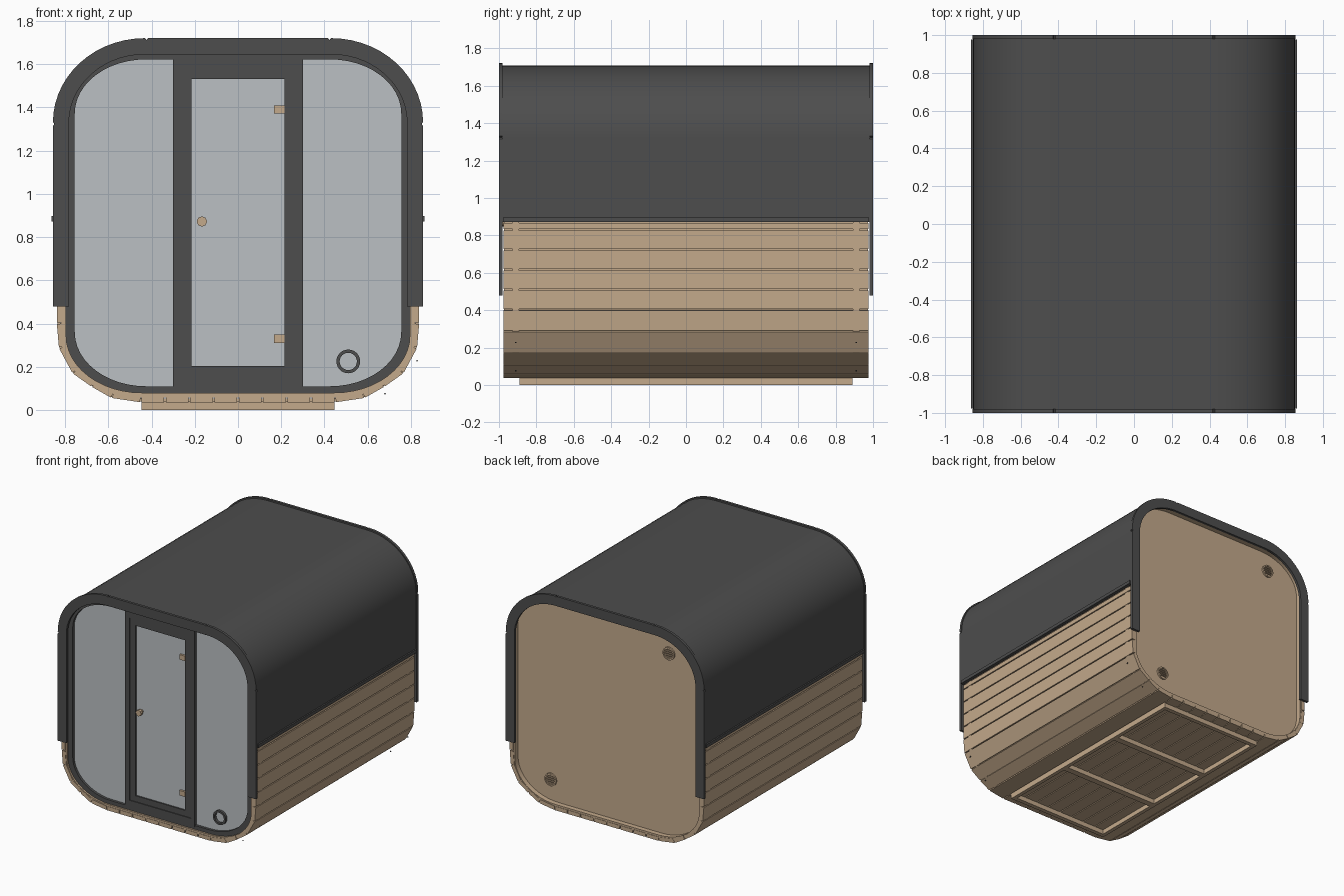
import bpy, bmesh, math

cube = bpy.data.objects.get("Cube")
if cube:
    bpy.data.objects.remove(cube, do_unlink=True)


def material(name, rgb):
    m = bpy.data.materials.new(name)
    m.use_nodes = True
    m.diffuse_color = (*rgb, 1)
    m.node_tree.nodes["Principled BSDF"].inputs["Base Color"].default_value = (*rgb, 1)
    return m


DARK = material("charcoal", (0.075, 0.075, 0.075))
WOOD = material("light wood", (0.55, 0.40, 0.26))
GLASS = material("pale glass", (0.50, 0.53, 0.55))


# Outlines in the x-z plane
def arc(cx, cz, rx, rz, a0, a1, n=12):
    return [(cx + rx * math.cos(a0 + (a1 - a0) * i / n),
             cz + rz * math.sin(a0 + (a1 - a0) * i / n)) for i in range(n + 1)]


def mirrored(half):
    return half + [(-x, z) for x, z in reversed(half)]


def rounded(hw, z0, z1, rx, rz):
    q = math.pi / 2
    return mirrored(arc(hw - rx, z0 + rz, rx, rz, -q, 0) + arc(hw - rx, z1 - rz, rx, rz, 0, q))


def arch(hw, bottom, top, rx, rz, notch=0.0):
    c, zc = hw - rx, top - rz
    half = [(hw, bottom), (hw, zc - 0.015), (hw - notch, zc - 0.006)]
    half += arc(c, zc, rx, rz, 0, math.pi / 2, 14)
    half += [(c - 0.006, top - notch), (c - 0.015, top)]
    return mirrored(half)


def rect(x0, x1, z0, z1):
    return [(x0, z0), (x1, z0), (x1, z1), (x0, z1)]


def circle(x, z, r, n=24):
    return arc(x, z, r, r, 0, math.tau, n)[:-1]


def solid(pts, y0, y1):
    """Filled outline extruded along y."""
    return (pts, None, y0, y1, True)


def band(outer, inner, y0, y1, closed=True):
    """Strip between two matching outlines, extruded along y."""
    return (outer, inner, y0, y1, closed)


def build(name, mat, *parts):
    bm = bmesh.new()
    for outer, inner, y0, y1, closed in parts:
        rows = [[bm.verts.new((x, y, z)) for x, z in pts]
                for pts in (outer, inner) if pts for y in (y0, y1)]
        n = len(outer)
        if inner is None:
            bm.faces.new(rows[0])
            bm.faces.new(rows[1])
            pairs = [(rows[0], rows[1])]
        else:
            a, b, c, d = rows
            pairs = [(a, b), (b, d), (d, c), (c, a)]
            if not closed:
                for i in (0, -1):
                    bm.faces.new((a[i], b[i], d[i], c[i]))
        for p, q in pairs:
            for i in range(n if closed else n - 1):
                j = (i + 1) % n
                bm.faces.new((p[i], p[j], q[j], q[i]))
    bmesh.ops.recalc_face_normals(bm, faces=bm.faces)
    me = bpy.data.meshes.new(name)
    bm.to_mesh(me)
    bm.free()
    me.materials.append(mat)
    ob = bpy.data.objects.new(name, me)
    bpy.context.collection.objects.link(ob)
    bpy.ops.object.select_all(action="DESELECT")
    ob.select_set(True)
    bpy.context.view_layer.objects.active = ob
    bpy.ops.object.shade_smooth_by_angle(angle=math.radians(20))
    return ob


END = 0.977

# Inner wooden shell
build("inner_shell", WOOD, band(rounded(0.818, 0.057, 1.69, 0.365, 0.28),
                                rounded(0.795, 0.08, 1.65, 0.35, 0.265), -END + 0.003, END - 0.003))

# Cladding boards down the side, round the bottom corner and under the floor
side = [(0.838, 0.87)] + [(0.838, 0.83 - 0.107 * i) for i in range(5)]
corner = [(0.828, 0.287), (0.765, 0.17), (0.677, 0.108), (0.585, 0.056)]
floor = [(0.45 - 0.1125 * i, 0.036) for i in range(5)]
path = side + corner + floor


def board(a, b, gap=0.004, thick=0.03):
    dx, dz = b[0] - a[0], b[1] - a[1]
    length = math.hypot(dx, dz)
    ux, uz = dx / length, dz / length
    nx, nz = uz, -ux  # points into the room
    p = (a[0] + ux * gap, a[1] + uz * gap)
    q = (b[0] - ux * gap, b[1] - uz * gap)
    return [p, q, (q[0] + nx * thick, q[1] + nz * thick), (p[0] + nx * thick, p[1] + nz * thick)]


boards = []
for a, b in zip(path, path[1:]):
    pts = board(a, b)
    boards.append(solid(pts, -END, END))
    boards.append(solid([(-x, z) for x, z in pts], -END, END))
build("cladding_boards", WOOD, *boards)

# Straps that fill the grooves near both ends
strap_outer = mirrored([(x * 0.997, z + 0.003) for x, z in path[:-1]])
strap_inner = mirrored([(x * 0.98, z + 0.018) for x, z in path[:-1]])
build("end_straps", WOOD, *[band(strap_outer, strap_inner, y - 0.018, y + 0.018, False)
                            for y in (-0.91, 0.91)])

# Small screws
build("screws", DARK, *[solid(circle(x, z, 0.004, 6), y - 0.004, y + 0.004)
                        for x, z in ((0.828, 0.227), (0.68, 0.076)) for y in (-0.91, 0.91)])

# Base ladder frame
rails = [solid(rect(x - 0.015, x + 0.015, 0, 0.04), -0.89, 0.89) for x in (-0.432, 0.432)]
rungs = [solid(rect(-0.447, 0.447, 0, 0.04), y - w, y + w)
         for y, w in ((-0.873, 0.017), (-0.29, 0.025), (0.29, 0.025), (0.873, 0.017))]
build("base_frame", WOOD, *rails, *rungs)

# Curved roof skin with drip edges
build("roof", DARK, band(arch(0.852, 0.872, 1.708, 0.422, 0.378),
                         arch(0.836, 0.872, 1.694, 0.406, 0.364), -0.985, 0.985, False))
build("roof_drip_edges", DARK, *[solid(rect(s * 0.84, s * 0.863, 0.872, 0.898), -END, END)
                                 for s in (-1, 1)])

# Trim arches on both ends
for name, y0, y1 in (("front_trim", -1.0, -0.98), ("back_trim", 0.98, 1.0)):
    build(name, DARK, band(arch(0.856, 0.478, 1.72, 0.426, 0.39, 0.008),
                           arch(0.782, 0.478, 1.645, 0.352, 0.315), y0, y1, False))

# Back wall and its round vents
build("back_wall", WOOD, solid(rounded(0.80, 0.075, 1.655, 0.35, 0.27), 0.91, 0.935))
for name, x, z in (("upper_vent", -0.51, 1.5), ("lower_vent", 0.51, 0.245)):
    slats = []
    for k in range(-2, 3):
        h = k * 0.016
        w = math.sqrt(0.042 ** 2 - h * h)
        slats.append(solid(rect(x - w, x + w, z + h - 0.004, z + h + 0.004), 0.93, 0.943))
    build(name, WOOD, band(circle(x, z, 0.05), circle(x, z, 0.04), 0.93, 0.947), *slats)

# Glazed front wall
build("front_glass", GLASS, solid(rounded(0.78, 0.09, 1.64, 0.34, 0.26), -0.94, -0.92))
build("front_frame", DARK, band(rounded(0.80, 0.075, 1.65, 0.36, 0.275),
                                rounded(0.755, 0.11, 1.622, 0.33, 0.25), -0.96, -0.915))

# Door surround, door leaf and glass
build("door_surround", DARK, band(rect(-0.30, 0.30, 0.10, 1.635),
                                  rect(-0.262, 0.268, 0.157, 1.578), -0.962, -0.915))
build("door_leaf", DARK, band(rect(-0.262, 0.268, 0.157, 1.578),
                              rect(-0.216, 0.214, 0.203, 1.53), -0.956, -0.915))
build("door_glass", GLASS, solid(rect(-0.23, 0.23, 0.19, 1.54), -0.945, -0.93))

# Door hardware
build("door_hinges", WOOD, *[solid(rect(0.167, 0.216, z - 0.019, z + 0.019), -0.962, -0.94)
                             for z in (0.33, 1.39)])
build("door_knob", WOOD, solid(circle(-0.167, 0.872, 0.012, 8), -0.97, -0.94),
      solid(circle(-0.167, 0.872, 0.024, 8), -0.99, -0.968))

# Round vent ring in the glass
build("glass_vent_ring", DARK, band(circle(0.51, 0.225, 0.055), circle(0.51, 0.225, 0.04),
                                    -0.96, -0.935))
